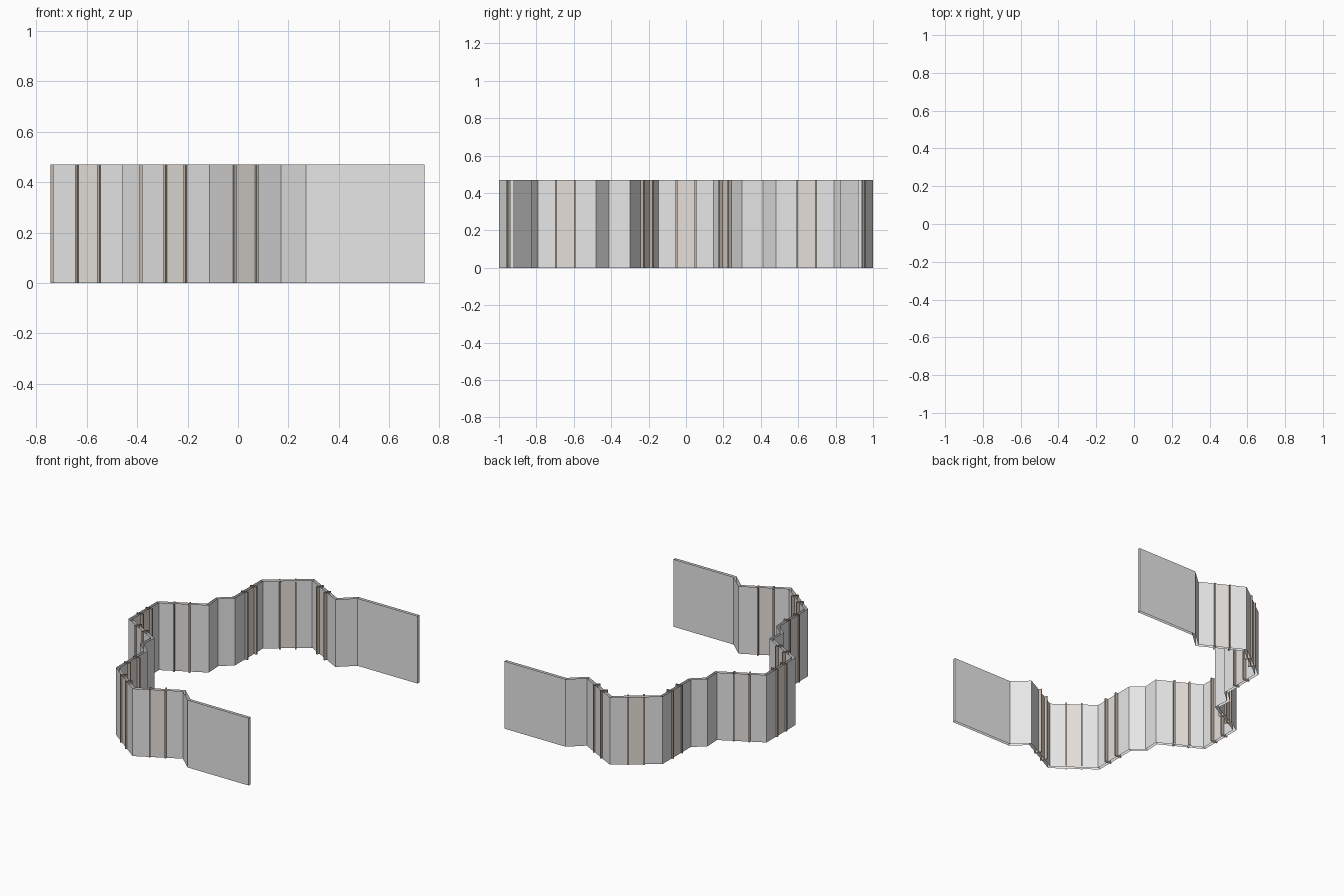
import bpy, bmesh
from mathutils import Vector

if "Cube" in bpy.data.objects:
    bpy.data.objects.remove(bpy.data.objects["Cube"])

HEIGHT = 0.47
THICK = 0.02


def material(name, rgb):
    m = bpy.data.materials.new(name)
    m.diffuse_color = (*rgb, 1)
    m.use_nodes = True
    m.node_tree.nodes["Principled BSDF"].inputs["Base Color"].default_value = m.diffuse_color
    return m


wall_grey = material("wall grey", (0.8, 0.8, 0.8))
door_warm = material("warm door grey", (0.78, 0.735, 0.70))
post_tan = material("post tan", (0.55, 0.47, 0.40))


def skin(name, strips, mats):
    """Vertical open-topped faces; strips are (point, point, material index)."""
    bm = bmesh.new()
    for a, b, mi in strips:
        vs = [bm.verts.new((p.x, p.y, z)) for p, z in
              ((a, 0), (b, 0), (b, HEIGHT), (a, HEIGHT))]
        bm.faces.new(vs).material_index = mi
    bmesh.ops.remove_doubles(bm, verts=bm.verts, dist=1e-5)
    bmesh.ops.recalc_face_normals(bm, faces=bm.faces)
    me = bpy.data.meshes.new(name)
    bm.to_mesh(me)
    bm.free()
    for m in mats:
        me.materials.append(m)
    ob = bpy.data.objects.new(name, me)
    bpy.context.collection.objects.link(ob)
    return ob


# outer plan of the back half, mirrored across y to complete the horseshoe
half = [(0.74, 0.94), (0.27, 0.94), (0.17, 0.85), (-0.113, 1.0),
        (-0.38, 0.80), (-0.38, 0.49), (-0.461, 0.42), (-0.455, 0.31),
        (-0.733, 0.16)]
outer = [Vector(p) for p in half] + [Vector((x, -y)) for x, y in reversed(half)]
bays = {2, 3, 4, 7, 8, 9, 12, 13, 14}   # segments that hold a double door


def outward(a, b):
    d = (b - a).normalized()
    return Vector((d.y, -d.x))


# inner plan: mitred offset of the outer one
normals = [outward(a, b) for a, b in zip(outer, outer[1:])]
inner = []
for i, p in enumerate(outer):
    n0, n1 = normals[max(i - 1, 0)], normals[min(i, len(normals) - 1)]
    m = (n0 + n1).normalized()
    inner.append(p - m * (THICK / m.dot(n0)))

strips = [(outer[0], inner[0], 0), (inner[-1], outer[-1], 0)]   # wall ends
posts = []
for i, n in enumerate(normals):
    a, b = outer[i], outer[i + 1]
    c, e = inner[i], inner[i + 1]
    if i not in bays:
        strips += [(a, b, 0), (c, e, 0)]
        continue
    d = (b - a).normalized()
    mid = (a + b) / 2
    cuts = [mid + d * t for t in (-0.05, 0, 0.05)]
    for start, end, off in ((a, b, 0), (c, e, THICK)):
        line = [start] + [q - n * off for q in cuts] + [end]
        for k in range(4):
            strips.append((line[k], line[k + 1], 1 if k in (1, 2) else 0))
    # door posts stand proud of both wall faces
    for q in (cuts[0], cuts[2]):
        ring = [q + d * s + n * o for s, o in
                ((-0.005, 0.01), (0.005, 0.01), (0.005, -0.04), (-0.005, -0.04))]
        posts += [(ring[k], ring[(k + 1) % 4], 0) for k in range(4)]

skin("perimeter_wall", strips, [wall_grey, door_warm])
skin("door_posts", posts, [post_tan])
